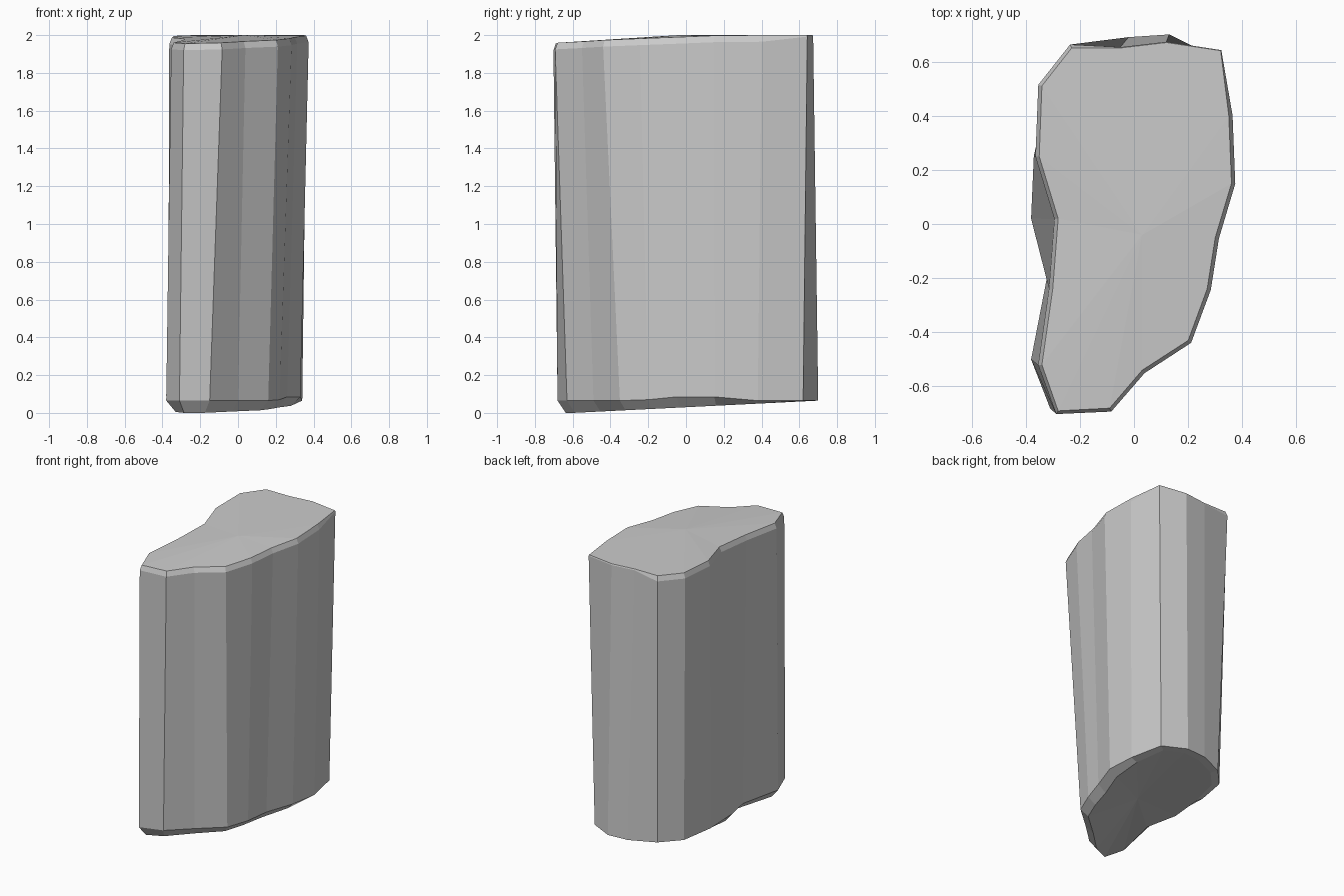
import bpy
import bmesh
from mathutils import Vector

# Remove the default object if present
default_object = bpy.data.objects.get("Cube")
if default_object:
    bpy.data.objects.remove(default_object, do_unlink=True)

# Matching outlines of the upper and lower ends, in hundredths of a unit
TOP_OUTLINE = [(-28, -69), (-9, -68), (3, -54), (20, -43), (27, -24), (30, -5),
               (36, 15), (35, 40), (32, 64), (12, 67), (-5, 65), (-23, 65),
               (-34, 51), (-35, 25), (-28, 2), (-30, -24), (-34, -52)]
BASE_OUTLINE = [(-31, -68), (-15, -63), (0, -49), (16, -35), (22, -20), (26, -5),
                (33, 15), (34, 38), (29, 62), (13, 70), (-2, 69), (-20, 61),
                (-32, 48), (-37, 25), (-38, 2), (-32, -19), (-38, -50)]
SHARP_BACK = range(8, 11)


def outline_points(outline):
    return [Vector((x, y)) / 100 for x, y in outline]


def outward(points, index):
    """Unit direction pointing away from the outline at one corner."""
    along = points[(index + 1) % len(points)] - points[index - 1]
    return Vector((along.y, -along.x)).normalized()


def top_height(point):
    return min(2.0, 1.985 + 0.035 * point.y + 0.02 * point.x)


def base_height(point):
    return 0.065 + 0.03 * max(0, 1 - abs(point.y - 0.05) / 0.3)


def add_ring(mesh, points, height):
    return [mesh.verts.new((p.x, p.y, height(p))) for p in points]


def bridge(mesh, lower, upper):
    count = len(lower)
    for i in range(count):
        j = (i + 1) % count
        mesh.faces.new((lower[i], lower[j], upper[j], upper[i]))


def fan(mesh, ring, centre):
    hub = mesh.verts.new(centre)
    for i, vert in enumerate(ring):
        mesh.faces.new((vert, ring[(i + 1) % len(ring)], hub))


top = outline_points(TOP_OUTLINE)
base = outline_points(BASE_OUTLINE)
rock = bmesh.new()

# Slightly raised cap with a chipped rim that stays crisp at the back
cap_ring = add_ring(rock, top, top_height)
shoulder_ring = []
for i, point in enumerate(top):
    drop = 0.008 if i in SHARP_BACK else 0.035
    edge = point + outward(top, i) * drop * 0.4
    shoulder_ring.append(rock.verts.new((edge.x, edge.y, top_height(point) - drop)))
fan(rock, cap_ring, (0.03, -0.04, 2.0))

# Tall faceted walls
foot_ring = add_ring(rock, base, base_height)
bridge(rock, foot_ring, shoulder_ring)
bridge(rock, shoulder_ring, cap_ring)

# Worn, slightly hollow underside
inner = [p - outward(base, i) * 0.05 for i, p in enumerate(base)]
sole_ring = add_ring(rock, inner, lambda p: max(0.0, 0.03 + 0.05 * p.y))
bridge(rock, sole_ring, foot_ring)
fan(rock, sole_ring, (-0.03, 0.0, 0.06))

bmesh.ops.recalc_face_normals(rock, faces=rock.faces)
mesh = bpy.data.meshes.new("rock_column")
rock.to_mesh(mesh)
rock.free()

# Plain stone colour
stone = bpy.data.materials.new("light_grey_stone")
stone.use_nodes = True
colour = (0.6, 0.6, 0.6, 1.0)
stone.diffuse_color = colour
stone.node_tree.nodes["Principled BSDF"].inputs["Base Color"].default_value = colour
mesh.materials.append(stone)

column = bpy.data.objects.new("rock_column", mesh)
bpy.context.collection.objects.link(column)
